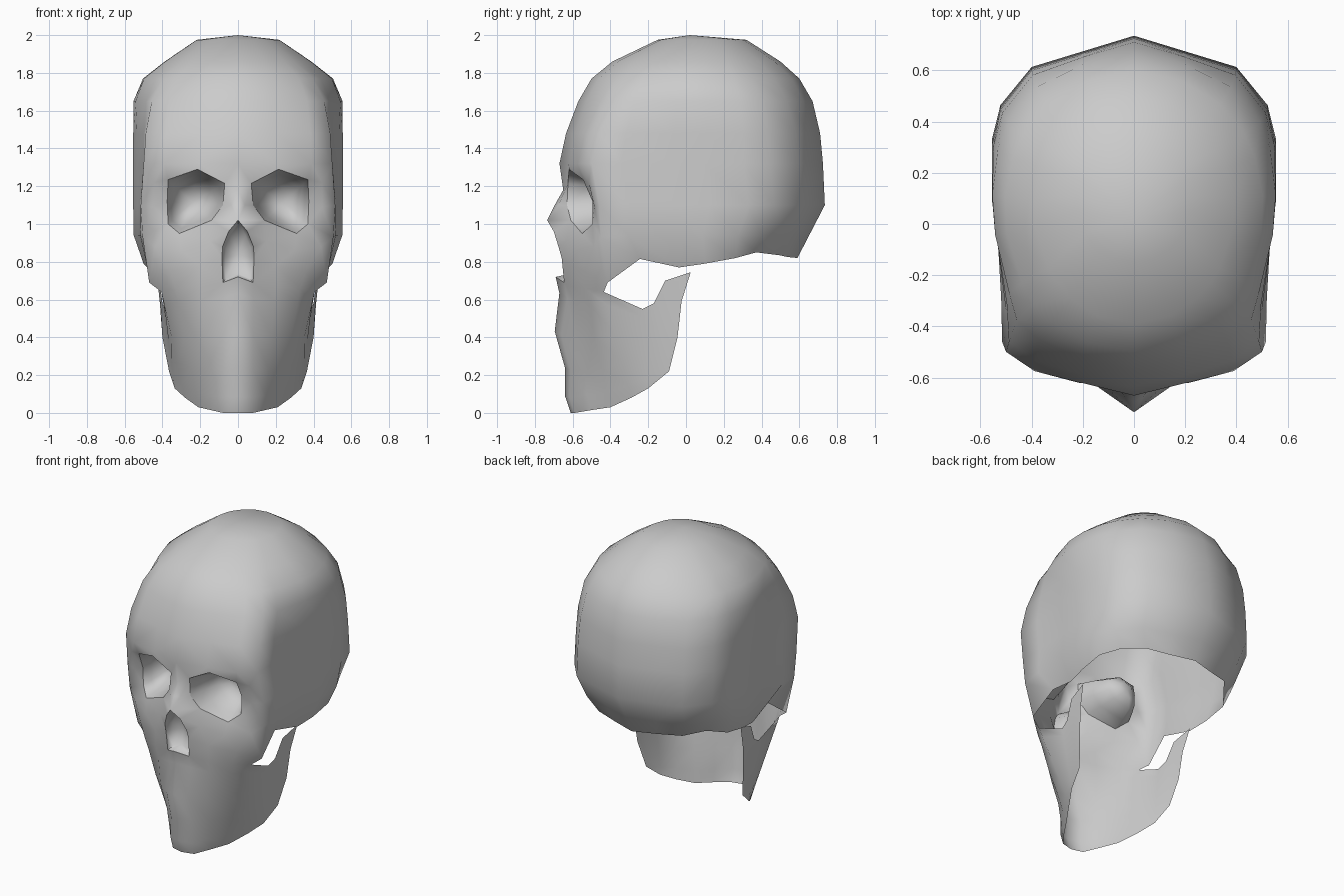
import bpy, bmesh
from mathutils import Vector as V
from mathutils.geometry import delaunay_2d_cdt

if "Cube" in bpy.data.objects:
    bpy.data.objects.remove(bpy.data.objects["Cube"])

bm = bmesh.new()


def add_grid(rows):
    """Skin a list of equally long point rows with quads."""
    vs = [[bm.verts.new(p) for p in r] for r in rows]
    for a, b in zip(vs, vs[1:]):
        for j in range(len(a) - 1):
            bm.faces.new((a[j], a[j + 1], b[j + 1], b[j]))
    return vs


def add_fan(tip, rim):
    """Close a row of vertices towards one tip point."""
    t = bm.verts.new(tip)
    for a, b in zip(rim, rim[1:]):
        bm.faces.new((t, a, b))


def inside(p, poly):
    """Point in polygon test."""
    hit = False
    for a, b in zip(poly, poly[1:] + poly[:1]):
        if (a.y > p.y) != (b.y > p.y):
            if p.x < a.x + (p.y - a.y) / (b.y - a.y) * (b.x - a.x):
                hit = not hit
    return hit


# Cranium: one half plan outline, scaled per level and rounded towards the crown
plan = [V(p) for p in ((0, -1), (.36, -.93), (.70, -.863), (.9, -.755), (.9, -.53),
                       (.96, -.15), (1, .1), (1, .4), (.94, .6), (.72, .82), (.36, .91), (0, 1))]


def ring(z, front, back, width):
    t = min(max((z - 1.42) / .4, 0), 1)
    cy, h = (front + back) / 2, (back - front) / 2
    pts = []
    for p in plan:
        q = p.lerp(p.normalized(), t)
        pts.append(V((q.x * width, cy + q.y * h, z)))
    return pts


dome = [ring(*r) for r in ((1.975, -.15, .32, .22), (1.86, -.39, .50, .39), (1.77, -.50, .60, .505),
                           (1.65, -.57, .67, .555), (1.48, -.635, .71, .555), (1.32, -.67, .725, .555))]
vs = add_grid(dome)
add_fan((0, .02, 2), vs[0])

# Sides and back, from the cheek edge round to the back, down to the open base
cheek_edge = [V(p) for p in ((.515, -.46, 1.1), (.505, -.45, .93), (.47, -.415, .69))]
lower = [ring(*r)[3:] for r in ((1.1, -.62, .735, .555), (.94, -.6, .652, .552), (.8, -.5, .59, .5))]
for p, z in zip(lower[2], (.69, .815, .77, .79, .82, .85, .835, .825, .82)):
    p.z = z
for p in lower[2][5:]:
    p.x *= .88
for p in lower[1][5:]:
    p.x *= .94
for row, c in zip(lower, cheek_edge):
    row[0] = c
lower[0][1].x = lower[1][1].x = .518
add_grid([dome[-1][3:]] + lower)

# Jaw: sheet between an upper and a lower edge, with a gentle chin profile
jaw_top = [V(p) for p in ((0, -.69, .72), (.08, -.645, .69), (.2, -.605, .67), (.33, -.535, .66),
                          (.405, -.435, .64), (.39, -.23, .55), (.40, -.17, .58),
                          (.415, -.11, .70), (.432, .025, .745))]
jaw_base = [V(p) for p in ((0, -.61, 0), (.08, -.59, 0), (.145, -.5, .015), (.21, -.40, .03),
                           (.28, -.29, .08), (.335, -.2, .13), (.365, -.09, .22),
                           (.40, -.045, .4), (.412, -.03, .57))]
fade = (1, 1, .6, .2, 0, 0, 0, 0, 0)
rows = []
for t, off in ((0, 0), (.12, .01), (.4, -.037), (.67, -.004), (.88, -.02), (1, 0)):
    rows.append([a.lerp(b, t) + V((0, off * f, 0)) for a, b, f in zip(jaw_top, jaw_base, fade)])
add_grid(rows)

# Face: triangulated sheet bounded by brow, nose opening, jaw and cheek edge
midline = [V(p) for p in ((0, -.65, 1.18), (0, -.695, 1.1), (0, -.735, 1.02))]
nose_rim = [V(p) for p in ((.05, -.70, .96), (.082, -.675, .88), (.085, -.658, .82))]
eye_rim = [V(p) for p in ((.07, -.625, 1.215), (.215, -.62, 1.29), (.37, -.545, 1.235),
                          (.375, -.495, 1.12), (.37, -.495, 1.0), (.31, -.55, .95),
                          (.14, -.61, 1.02), (.08, -.63, 1.1))]
cheeks = [V(p) for p in ((.037, -.675, 1.1), (.15, -.63, .91), (.3, -.575, .86), (.445, -.485, 1.09),
                         (.445, -.515, 1.22), (.44, -.49, .88), (.2, -.61, .78), (.36, -.535, .75))]
outer = midline + nose_rim + jaw_top[1:5] + cheek_edge[::-1] + dome[-1][3::-1]
pts = outer + eye_rim + cheeks
n, m = len(outer), len(eye_rim)
flat = [V((p.x, p.z)) for p in pts]
edges = [(i, (i + 1) % n) for i in range(n)] + [(n + i, n + (i + 1) % m) for i in range(m)]
nose = [midline[-1]] + nose_rim + jaw_top[1::-1]
co, _, tris, orig, _, _ = delaunay_2d_cdt(flat, edges, [], 0, 1e-5)
fv = [bm.verts.new(pts[o[0]]) if o else None for o in orig]
for t in tris:
    c = sum((co[i] for i in t), V((0, 0))) / len(t)
    if inside(c, flat[:n]) and not inside(c, flat[n:n + m]) and all(fv[i] for i in t):
        bm.faces.new([fv[i] for i in t])
bmesh.ops.remove_doubles(bm, verts=bm.verts[:], dist=.002)


def finish(mesh_bm, name):
    """Mirror the half, weld the middle and make a smooth object."""
    geom = mesh_bm.verts[:] + mesh_bm.edges[:] + mesh_bm.faces[:]
    bmesh.ops.mirror(mesh_bm, geom=geom, axis='X', merge_dist=.001)
    bmesh.ops.remove_doubles(mesh_bm, verts=mesh_bm.verts[:], dist=.002)
    bmesh.ops.recalc_face_normals(mesh_bm, faces=mesh_bm.faces[:])
    if name == "socket_linings":  # hollows face the front
        for f in mesh_bm.faces:
            f.normal_update()
        bmesh.ops.reverse_faces(mesh_bm, faces=[f for f in mesh_bm.faces if f.normal.y > 0])
    me = bpy.data.meshes.new(name)
    mesh_bm.to_mesh(me)
    mesh_bm.free()
    ob = bpy.data.objects.new(name, me)
    bpy.context.collection.objects.link(ob)
    bpy.ops.object.select_all(action='DESELECT')
    bpy.context.view_layer.objects.active = ob
    ob.select_set(True)
    bpy.ops.object.shade_smooth_by_angle(angle=1.2)


finish(bm, "skull")

# Eye socket: bowl behind the rim, kept apart so the rim stays crisp
bm = bmesh.new()
mid = sum(eye_rim, V()) / m
back_y = -.35
bowl = []
for s, d in ((1, 0), (.84, .4), (.62, .8), (.3, .97)):
    r = [V((mid.x + (p.x - mid.x) * s, p.y + (back_y - p.y) * d, mid.z + (p.z - mid.z) * s)) for p in eye_rim]
    bowl.append(r + r[:1])
add_fan((mid.x, back_y, mid.z), add_grid(bowl)[-1])

# Nose cavity: shallow pocket behind the nose opening
pocket = [V((p.x * .8, -.61, .83 + (p.z - .83) * .85)) for p in nose]
add_fan((0, -.59, .84), add_grid([nose, pocket])[-1])
bmesh.ops.remove_doubles(bm, verts=bm.verts[:], dist=.002)
finish(bm, "socket_linings")
